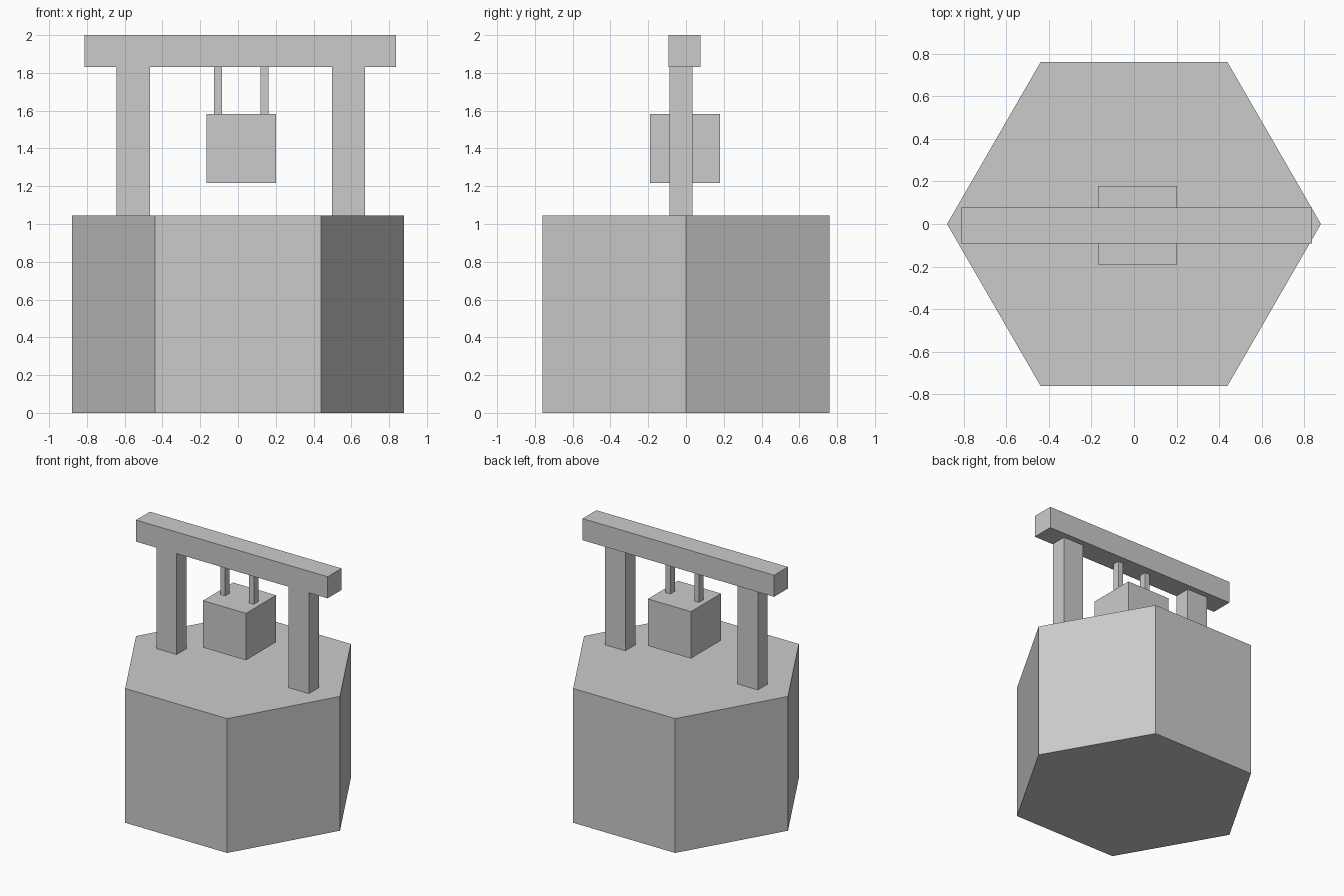
import bpy
import math

if "Cube" in bpy.data.objects:
    bpy.data.objects.remove(bpy.data.objects["Cube"])


def box(name, x, y, z):
    """Box from (min, max) ranges on each axis."""
    r = (x, y, z)
    bpy.ops.mesh.primitive_cube_add(size=1, location=[(a + b) / 2 for a, b in r])
    ob = bpy.context.object
    ob.name = name
    ob.scale = [b - a for a, b in r]
    bpy.ops.object.transform_apply(location=False, rotation=False, scale=True)
    return ob


BASE_TOP, BEAM_BOTTOM, BLOCK_TOP = 1.045, 1.832, 1.583

# Hexagonal base with corners on the x axis
bpy.ops.mesh.primitive_cylinder_add(vertices=6, radius=0.878, depth=BASE_TOP,
                                    location=(0, 0, BASE_TOP / 2),
                                    rotation=(0, 0, math.pi / 2))
bpy.context.object.name = "base"
bpy.ops.object.transform_apply(location=False, rotation=True, scale=False)

# Two posts carrying the crossbeam
for side, x in (("left", (-0.642, -0.466)), ("right", (0.497, 0.672))):
    box(side + "_post", x, (-0.088, 0.034), (BASE_TOP, BEAM_BOTTOM))
box("crossbeam", (-0.813, 0.836), (-0.092, 0.078), (BEAM_BOTTOM, 2.0))

# Block hanging on two thin rods
box("hanging_block", (-0.168, 0.202), (-0.19, 0.179), (1.218, BLOCK_TOP))
for side, x in (("left", (-0.126, -0.086)), ("right", (0.12, 0.161))):
    box(side + "_rod", x, (-0.035, 0.02), (BLOCK_TOP, BEAM_BOTTOM))
